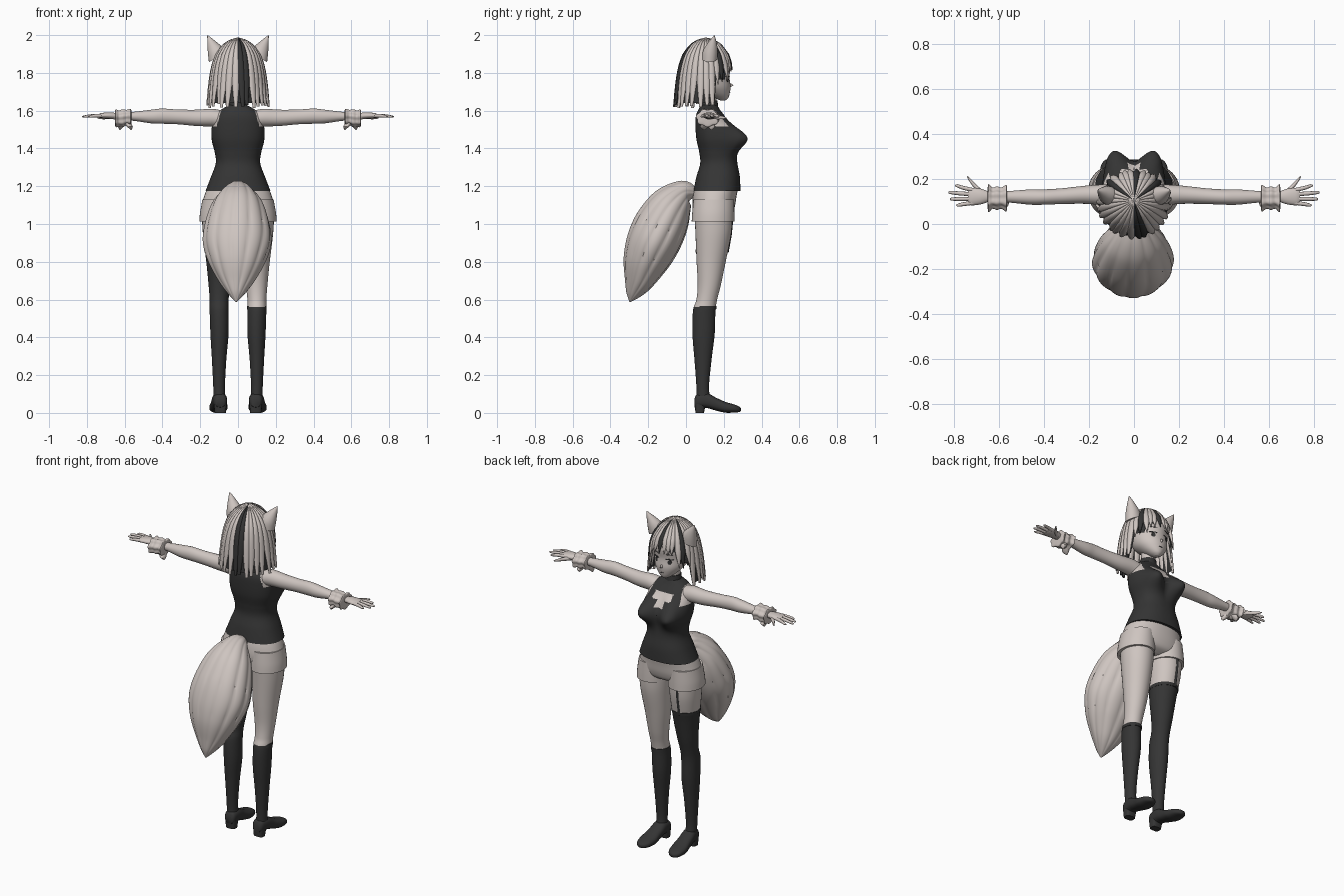
import bpy, bmesh, math, random
from math import sin, cos, pi, exp
from mathutils import Vector as V

random.seed(4)
cube = bpy.data.objects.get("Cube")
if cube:
    bpy.data.objects.remove(cube, do_unlink=True)


def material(name, rgb):
    m = bpy.data.materials.new(name)
    m.use_nodes = True
    col = (*rgb, 1)
    m.diffuse_color = col
    m.node_tree.nodes["Principled BSDF"].inputs["Base Color"].default_value = col
    return m


LIGHT = material("warm light grey", (0.62, 0.56, 0.53))
DARK = material("charcoal", (0.035, 0.035, 0.035))
MATS = [LIGHT, DARK]


def finish(name, bm, rule, angle=1.0):
    """Turn a bmesh into a smooth object; rule gives the colour of a face centre."""
    bmesh.ops.recalc_face_normals(bm, faces=bm.faces)
    for f in bm.faces:
        f.material_index = rule(f.calc_center_median()) if callable(rule) else rule
    me = bpy.data.meshes.new(name)
    bm.to_mesh(me)
    bm.free()
    for m in MATS:
        me.materials.append(m)
    ob = bpy.data.objects.new(name, me)
    bpy.context.collection.objects.link(ob)
    bpy.ops.object.select_all(action="DESELECT")
    ob.select_set(True)
    bpy.context.view_layer.objects.active = ob
    bpy.ops.object.shade_smooth_by_angle(angle=angle)
    return ob


def spline(rows, steps=6):
    """Catmull-Rom interpolation of rows of numbers."""
    out = []
    for i in range(len(rows) - 1):
        p0, p1, p2, p3 = rows[max(i - 1, 0)], rows[i], rows[i + 1], rows[min(i + 2, len(rows) - 1)]
        for k in range(steps):
            t = k / steps
            out.append([b + .5 * t * (c - a + t * (2 * a - 5 * b + 4 * c - d + t * (3 * (b - c) + d - a)))
                        for a, b, c, d in zip(p0, p1, p2, p3)])
    return out + [list(rows[-1])]


def loft(bm, rings, n=24, ripple=None, power=1.0):
    """Skin elliptical rings given as (centre, half axis, half axis)."""
    loops = []
    for i, (c, u, v) in enumerate(rings):
        loop = []
        for k in range(n):
            a = 2 * pi * k / n
            r = ripple(a, i / (len(rings) - 1)) if ripple else 1
            x, y = [math.copysign(abs(q) ** power, q) for q in (cos(a), sin(a))]
            loop.append(bm.verts.new(V(c) + (V(u) * x + V(v) * y) * r))
        loops.append(loop)
    for a, b in zip(loops, loops[1:]):
        for k in range(n):
            j = (k + 1) % n
            bm.faces.new((a[k], a[j], b[j], b[k]))
    bm.faces.new(loops[0])
    bm.faces.new(loops[-1])
    return bm


def upright(rows, steps=6, s=1):
    """Rings from rows of (z, x centre, x half, y back, y front)."""
    return [((s * cx, (y0 + y1) / 2, z), (hx, 0, 0), (0, (y1 - y0) / 2, 0))
            for z, cx, hx, y0, y1 in spline(rows, steps)]


def sideways(rows, s, steps=6):
    """Rings from rows of (x, y, z, y half, z half)."""
    return [((s * x, y, z), (0, hy, 0), (0, 0, hz)) for x, y, z, hy, hz in spline(rows, steps)]


# Torso with bust, sleeveless top, armholes and chest opening
bm = loft(bmesh.new(), upright([
    (1.175, 0, .172, .04, .288), (1.25, 0, .143, .055, .285), (1.32, 0, .118, .075, .272),
    (1.38, 0, .122, .07, .262), (1.45, 0, .138, .055, .25), (1.52, 0, .138, .05, .232),
    (1.57, 0, .125, .052, .205), (1.605, 0, .09, .065, .18), (1.63, 0, .045, .08, .165)], 12), 112, power=.88)
for v in bm.verts:
    side = max(0, min(1, (v.co.y - .14) / .08))
    g = side * exp(-((abs(v.co.x) - .07) / .065) ** 2 - ((v.co.z - 1.455) / .065) ** 2)
    v.co.y += .085 * g
    v.co.x += math.copysign(.022 * g, v.co.x)


def top_colour(c):
    x = abs(c.x)
    arm = c.z > 1.515 and x > .09 + (1.6 - c.z) * .28
    hole = c.y > .15 and ((1.53 < c.z < 1.565 and x < .06) or (1.49 < c.z <= 1.53 and x < .024))
    return 0 if arm or hole else 1


finish("sleeveless_top", bm, top_colour)

# Neck and collar
finish("neck", loft(bmesh.new(), upright([(1.6, 0, .044, .08, .165), (1.64, 0, .04, .085, .16), (1.72, 0, .042, .085, .165)])), 0)
finish("collar", loft(bmesh.new(), upright([(1.61, 0, .05, .073, .172), (1.655, 0, .045, .079, .166)], 2)), 1)

# Shorts: hip section and one flared cuff per leg
finish("shorts_hips", loft(bmesh.new(), upright([
    (1.21, 0, .155, .05, .28), (1.15, 0, .178, .037, .268), (1.09, 0, .192, .034, .258),
    (1.05, 0, .17, .045, .24), (1.03, 0, .09, .08, .2)]), 48, power=.9), 0)

for s, side in ((1, "left"), (-1, "right")):
    finish(side + "_shorts_cuff", loft(bmesh.new(), upright([
        (1.13, .1, .088, .04, .255), (1.06, .103, .098, .033, .256), (1.012, .105, .1, .03, .256)], 6, s), 36), 0)

    # Leg with stocking; the right stocking is longer
    top = .56 if s > 0 else .86
    finish(side + "_leg", loft(bmesh.new(), upright([
        (1.06, .1, .092, .045, .245), (.95, .1, .086, .05, .24), (.8, .096, .072, .056, .21),
        (.68, .098, .058, .062, .185), (.6, .1, .05, .055, .165), (.54, .1, .05, .037, .156),
        (.42, .098, .048, .034, .152), (.28, .1, .038, .045, .135), (.14, .1, .031, .055, .122),
        (.06, .098, .032, .055, .13)], 10, s), 32), lambda c: int(c.z < top))
    rim = [(top + .006, .1, .052, .046, .161), (top - .012, .1, .052, .041, .16)] if s > 0 else \
          [(top + .006, .098, .08, .051, .226), (top - .012, .098, .079, .051, .223)]
    finish(side + "_stocking_band", loft(bmesh.new(), upright(rim, 2, s), 32), 1)

    # Shoe and heel
    shoe = [(.045, .03, .075, .022), (.06, .028, .1, .034), (.11, .026, .105, .04), (.16, .012, .08, .043),
            (.21, .001, .058, .048), (.255, .002, .045, .042), (.28, .004, .034, .027), (.29, .01, .025, .008)]
    finish(side + "_shoe", loft(bmesh.new(), [
        ((s * (.094 + .06 * (y - .05)), y, (a + b) / 2), (h, 0, 0), (0, 0, (b - a) / 2))
        for y, a, b, h in spline(shoe)], 24, power=.8), 1)
    finish(side + "_heel", loft(bmesh.new(), upright([(.05, .094, .034, .046, .105), (0, .094, .03, .05, .095)], 2, s), 20, power=.6), 1, .6)

    # Arm
    finish(side + "_arm", loft(bmesh.new(), sideways([
        (.08, .128, 1.555, .05, .045), (.14, .13, 1.563, .046, .047), (.22, .13, 1.562, .04, .043),
        (.32, .124, 1.567, .035, .039), (.4, .12, 1.571, .034, .04), (.46, .12, 1.569, .034, .036),
        (.55, .121, 1.57, .026, .024), (.63, .122, 1.57, .021, .018), (.66, .122, 1.571, .024, .018)], s), 24), 0)

    # Hand: palm, four fingers, thumb
    bm = loft(bmesh.new(), sideways([
        (.64, .122, 1.571, .02, .016), (.68, .122, 1.574, .034, .017),
        (.72, .122, 1.574, .039, .014), (.738, .122, 1.573, .034, .009)], s), 16)
    for y0, x1, y1 in ((.151, .797, .17), (.132, .826, .14), (.112, .82, .111), (.094, .792, .084)):
        loft(bm, sideways([(.715, y0, 1.574, .009, .01), ((.72 + x1) / 2, (y0 + y1) / 2, 1.573, .009, .009),
                           (x1 - .01, y1, 1.569, .007, .006), (x1, y1, 1.568, .002, .002)], s, 3), 10)
    loft(bm, sideways([(.67, .135, 1.568, .012, .012), (.705, .165, 1.565, .013, .011),
                       (.73, .195, 1.563, .009, .008), (.744, .212, 1.562, .003, .003)], s, 3), 10)
    finish(side + "_hand", bm, 0)

    # Ruffled wrist band with hanging points
    bm = loft(bmesh.new(), sideways([
        (.565, .115, 1.572, .03, .024), (.568, .115, 1.566, .057, .045), (.59, .115, 1.565, .045, .04),
        (.61, .115, 1.562, .05, .046), (.63, .115, 1.56, .045, .042), (.648, .115, 1.562, .06, .045),
        (.652, .115, 1.57, .028, .022)], s, 4), 48, lambda a, t: 1 + .07 * sin(7 * a))
    for x, dx, dy in ((.59, -.025, -.02), (.61, .015, .02)):
        loft(bm, [((s * x, .115, 1.54), (.022, 0, 0), (0, .03, 0)),
                  ((s * (x + dx * .7), .115 + dy, 1.515), (.016, 0, 0), (0, .022, 0)),
                  ((s * (x + dx), .115 + dy, 1.498), (.002, 0, 0), (0, .004, 0))], 12)
    finish(side + "_wrist_band", bm, 0)

    # Pointed animal ear
    finish(side + "_ear", loft(bmesh.new(), [
        ((s * x, y, z), (w, 0, -s * w * .5), (0, d, 0)) for x, y, z, w, d in spline([
            (.108, .125, 1.88, .046, .042), (.122, .13, 1.92, .037, .038),
            (.142, .14, 1.96, .02, .022), (.161, .15, 1.998, .002, .002)])], 20), 0)

    # Eye, upper lash and brow as thin plates
    bm = bmesh.new()
    for z, hx, hz, y in ((1.764, .01, .014, .218), (1.782, .022, .003, .218), (1.812, .018, .0018, .222)):
        loft(bm, [((s * .044, y - .001, z), (hx, -s * hx * .45, 0), (0, 0, hz)),
                  ((s * .044, y + .004, z), (hx, -s * hx * .45, 0), (0, 0, hz))], 16)
    finish(side + "_eye", bm, 1)

# Garter strap on the longer stocking
finish("garter_strap", loft(bmesh.new(), [((-.11, y, z), (.008, 0, 0), (0, .004, 0))
                                          for z, y in ((.85, .222), (.94, .238), (1.02, .246))], 8), 1)

# Head with nose and mouth
bm = loft(bmesh.new(), upright([
    (1.655, 0, .012, .18, .21), (1.668, 0, .034, .15, .224), (1.695, 0, .064, .1, .232),
    (1.73, 0, .089, .05, .236), (1.78, 0, .102, .02, .23), (1.84, 0, .106, 0, .236),
    (1.9, 0, .092, .02, .215), (1.95, 0, .05, .07, .16)]), 40)
loft(bm, [((0, .225, 1.736), (.011, 0, 0), (0, 0, .016)), ((0, .238, 1.735), (.006, 0, 0), (0, 0, .009)),
          ((0, .251, 1.734), (.001, 0, 0), (0, 0, .001))], 12)
finish("head", bm, 0)
finish("mouth", loft(bmesh.new(), [((0, y, 1.697), (.013, 0, 0), (0, 0, .0015)) for y in (.229, .235)], 12), 1)

# Hair: profile of radius by height, bob length by direction (zero faces the face)
PROFILE = [(1.977, 0), (1.97, .04), (1.945, .08), (1.9, .115), (1.85, .134), (1.8, .145), (1.7, .16), (1.6, .172)]


def hair_end(a):
    d = abs((a + pi) % (2 * pi) - pi)
    return 1.815 if d < .7 else 1.75 if d < 1.25 else 1.625


def hair_point(a, t, end, grow=0):
    z = 1.977 + (end - 1.977) * t ** 1.7
    for (z0, r0), (z1, r1) in zip(PROFILE, PROFILE[1:]):
        if z >= z1:
            r = r0 + (r1 - r0) * (z - z0) / (z1 - z0)
            break
    r = max(r + grow, .002)
    return V((r * sin(a), .105 + r * 1.03 * cos(a), z)), r


# Dark under layer that shows between the locks
bm = bmesh.new()
grid = [[bm.verts.new(hair_point(2 * pi * k / 64, i / 16, hair_end(2 * pi * k / 64) + .015, -.012)[0])
         for k in range(64)] for i in range(17)]
for a, b in zip(grid, grid[1:]):
    for k in range(64):
        bm.faces.new((a[k], a[k - 1], b[k - 1], b[k]))
finish("hair_under_layer", bm, 1)

# Overlapping locks; a few are dark streaks
COUNT = 30
for colour, name in ((0, "hair_locks"), (1, "dark_hair_streaks")):
    bm = bmesh.new()
    random.seed(9)
    for i in range(COUNT):
        a0 = 2 * pi * (i + .5) / COUNT
        end = hair_end(a0) + random.uniform(-.012, .012)
        twist = random.uniform(-.06, .06)
        if (i in (0, 4, 13, 14, 25)) != bool(colour):
            continue
        rings = []
        for k in range(15):
            t = k / 14
            a = a0 + twist * t * t
            p, r = hair_point(a, t, end, -.006)
            taper = 1 if t < .75 else 1 - (t - .75) * (2.4 if end < 1.7 else 3.7)
            w = max(r * pi / COUNT * 1.3, .006) * taper
            lift = max(0, 1 - t * 1.6)
            out = V((sin(a) * (1 - lift), cos(a) * (1 - lift), lift)).normalized()
            rings.append((p, V((cos(a), -sin(a), 0)) * w, out * (.009 * taper + .002)))
        loft(bm, rings, 10)
    finish(name, bm, colour)

# Bushy tail: rows of (y, z, half width, half depth), grooved like fur
rows = spline([(.045, 1.17, .03, .03), (-.01, 1.165, .075, .07), (-.075, 1.1, .135, .115), (-.13, 1.0, .17, .14),
               (-.175, .9, .18, .14), (-.215, .8, .15, .12), (-.25, .7, .095, .08), (-.28, .63, .042, .04), (-.297, .588, .003, .003)], 8)
rings = []
for i, (y, z, w, d) in enumerate(rows):
    a, b = rows[max(i - 1, 0)], rows[min(i + 1, len(rows) - 1)]
    t = V((0, b[0] - a[0], b[1] - a[1])).normalized()
    rings.append(((-.01 * i / len(rows), y, z), (w, 0, 0), V((0, -t.z, t.y)) * d))
finish("tail", loft(bmesh.new(), rings, 96, lambda a, t: .95 + .06 * abs(sin(6 * a + 2 * t)) ** .6), 0, .8)
